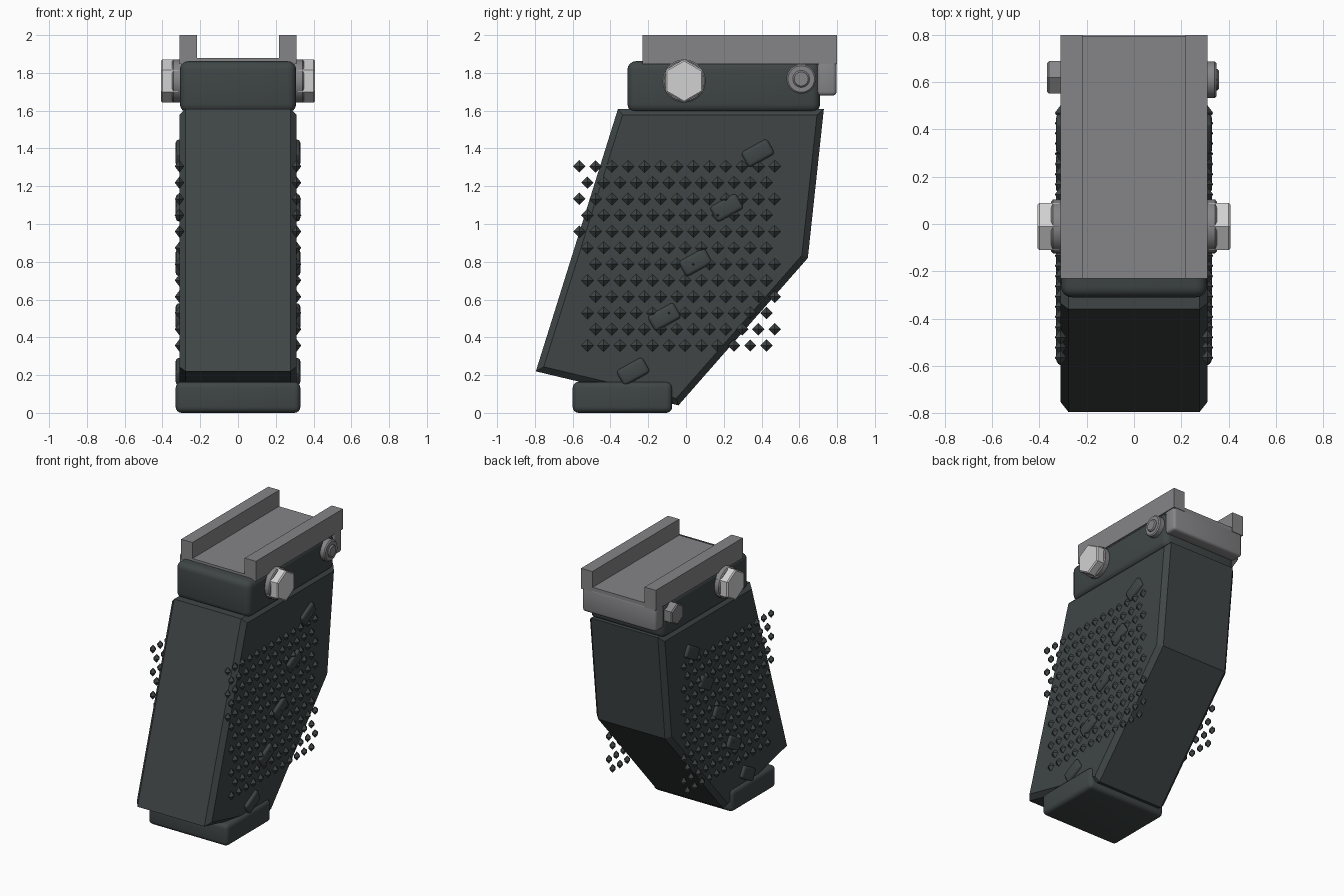
import bpy, bmesh, math
from mathutils import Matrix, Vector

if "Cube" in bpy.data.objects:
    bpy.data.objects.remove(bpy.data.objects["Cube"])


def material(name, rgb):
    m = bpy.data.materials.new(name)
    m.diffuse_color = (*rgb, 1)
    m.use_nodes = True
    m.node_tree.nodes["Principled BSDF"].inputs["Base Color"].default_value = m.diffuse_color
    return m


DARK = material("dark green grey", (0.050, 0.060, 0.060))
GREY = material("mid grey", (0.235, 0.235, 0.245))
LIGHT = material("light grey", (0.64, 0.64, 0.64))


def finish(bm, name, mat, smooth=False):
    bmesh.ops.recalc_face_normals(bm, faces=bm.faces)
    me = bpy.data.meshes.new(name)
    bm.to_mesh(me)
    bm.free()
    me.materials.append(mat)
    ob = bpy.data.objects.new(name, me)
    bpy.context.collection.objects.link(ob)
    if smooth:
        bpy.ops.object.select_all(action='DESELECT')
        ob.select_set(True)
        bpy.context.view_layer.objects.active = ob
        bpy.ops.object.shade_smooth_by_angle(angle=math.radians(35))
    return ob


def box(name, mat, lo, hi, bevel=0.0, segments=3, tilt=0.0):
    """Box between two corners, with rounded edges and a tilt about x."""
    lo, hi = Vector(lo), Vector(hi)
    bm = bmesh.new()
    bmesh.ops.create_cube(bm, size=1)
    bmesh.ops.scale(bm, vec=hi - lo, verts=bm.verts)
    if bevel:
        bmesh.ops.bevel(bm, geom=bm.edges[:], offset=bevel, segments=segments,
                        profile=0.5, affect='EDGES')
    bmesh.ops.transform(bm, verts=bm.verts,
                        matrix=Matrix.Translation((lo + hi) / 2) @ Matrix.Rotation(tilt, 4, 'X'))
    return finish(bm, name, mat, bevel > 0)


def disc(name, mat, side, x0, x1, y, z, r, sides, bevel=0.008):
    """Cylinder along x, standing out of one side; a corner points up."""
    bm = bmesh.new()
    bmesh.ops.create_cone(bm, cap_ends=True, segments=sides, radius1=r, radius2=r, depth=x1 - x0)
    rims = [e for e in bm.edges if abs(e.verts[0].co.z - e.verts[1].co.z) < 1e-5]
    bmesh.ops.bevel(bm, geom=rims, offset=bevel, segments=1, affect='EDGES')
    # turn the axis to x and set a corner to the top
    bmesh.ops.rotate(bm, verts=bm.verts, cent=(0, 0, 0), matrix=Matrix.Rotation(math.pi / 2, 3, 'Y'))
    top = max(bm.verts, key=lambda v: v.co.z).co
    bmesh.ops.rotate(bm, verts=bm.verts, cent=(0, 0, 0),
                     matrix=Matrix.Rotation(math.atan2(top.y, top.z), 3, 'X'))
    bmesh.ops.translate(bm, verts=bm.verts, vec=(side * (x0 + x1) / 2, y, z))
    return finish(bm, name, mat, sides > 8)


# Grip body: side profile extruded across x, with chamfered side rims
profile = [(-0.36, 1.61), (0.73, 1.61), (0.645, 0.82), (-0.04, 0.04), (-0.795, 0.22)]
bm = bmesh.new()
left = bm.faces.new([bm.verts.new((-0.31, y, z)) for y, z in profile])
ext = bmesh.ops.extrude_face_region(bm, geom=[left])
bmesh.ops.translate(bm, vec=(0.62, 0, 0), verts=[g for g in ext["geom"] if isinstance(g, bmesh.types.BMVert)])
rims = [e for e in bm.edges if abs(e.verts[0].co.x - e.verts[1].co.x) < 1e-5]
bmesh.ops.bevel(bm, geom=rims, offset=0.033, segments=1, affect='EDGES')
finish(bm, "grip_body", DARK)

# Collar above the grip and foot below it
box("collar", DARK, (-0.308, -0.31, 1.59), (0.308, 0.71, 1.862), 0.045, 4)
box("foot", DARK, (-0.33, -0.60, 0), (0.33, -0.073, 0.165), 0.032, 4)

# Mount: plate, two rails and rear lip
box("mount_plate", GREY, (-0.30, -0.23, 1.845), (0.30, 0.795, 1.88))
for side, word in ((1, "right"), (-1, "left")):
    xs = sorted((side * 0.217, side * 0.31))
    box(word + "_rail", GREY, (xs[0], -0.23, 1.848), (xs[1], 0.80, 2.0))
box("rear_lip", GREY, (-0.305, 0.695, 1.68), (0.305, 0.797, 1.865), 0.02)

# Clamp bolts
for side, word in ((1, "right"), (-1, "left")):
    disc(word + "_clamp_washer", GREY, side, 0.29, 0.35, -0.01, 1.757, 0.114, 32)
    disc(word + "_clamp_head", LIGHT, side, 0.31, 0.408, -0.01, 1.757, 0.115, 6)
disc("rear_bolt_head", GREY, 1, 0.29, 0.348, 0.61, 1.768, 0.078, 32)
disc("rear_bolt_tip", GREY, 1, 0.30, 0.36, 0.61, 1.768, 0.045, 24)
disc("rear_bolt_nut", GREY, -1, 0.29, 0.367, 0.62, 1.768, 0.08, 6)

# Grip texture: staggered rows of small diamond studs on both sides
STEP, R = 0.0862, 0.033
bm = bmesh.new()
for side in (1, -1):
    for row in range(12):
        z = 1.305 - row * STEP
        for col in range(13 - row % 2):
            y = -0.565 + (col + 0.5 * (row % 2)) * STEP
            if col == 0 and row % 2 == 0 and z < 0.9:
                continue
            c = Vector((side * 0.31, y, z))
            tips = [bm.verts.new(c + Vector((s * 0.025, 0, 0))) for s in (1, -1)]
            ring = [bm.verts.new(c + Vector((0, R * math.cos(a * math.pi / 2), R * math.sin(a * math.pi / 2))))
                    for a in range(4)]
            for tip in tips:
                for i in range(4):
                    bm.faces.new((tip, ring[i], ring[(i + 1) % 4]))
finish(bm, "grip_studs", DARK)

# Diagonal line of raised pads on both sides
for side, word in ((1, "right"), (-1, "left")):
    for i in range(5):
        y, z = 0.38 - 0.165 * i, 1.375 - 0.289 * i
        xs = sorted((side * 0.27, side * 0.33))
        box(f"{word}_pad_{i + 1}", DARK, (xs[0], y - 0.079, z - 0.046),
            (xs[1], y + 0.079, z + 0.046), 0.018, 3, math.radians(29))
